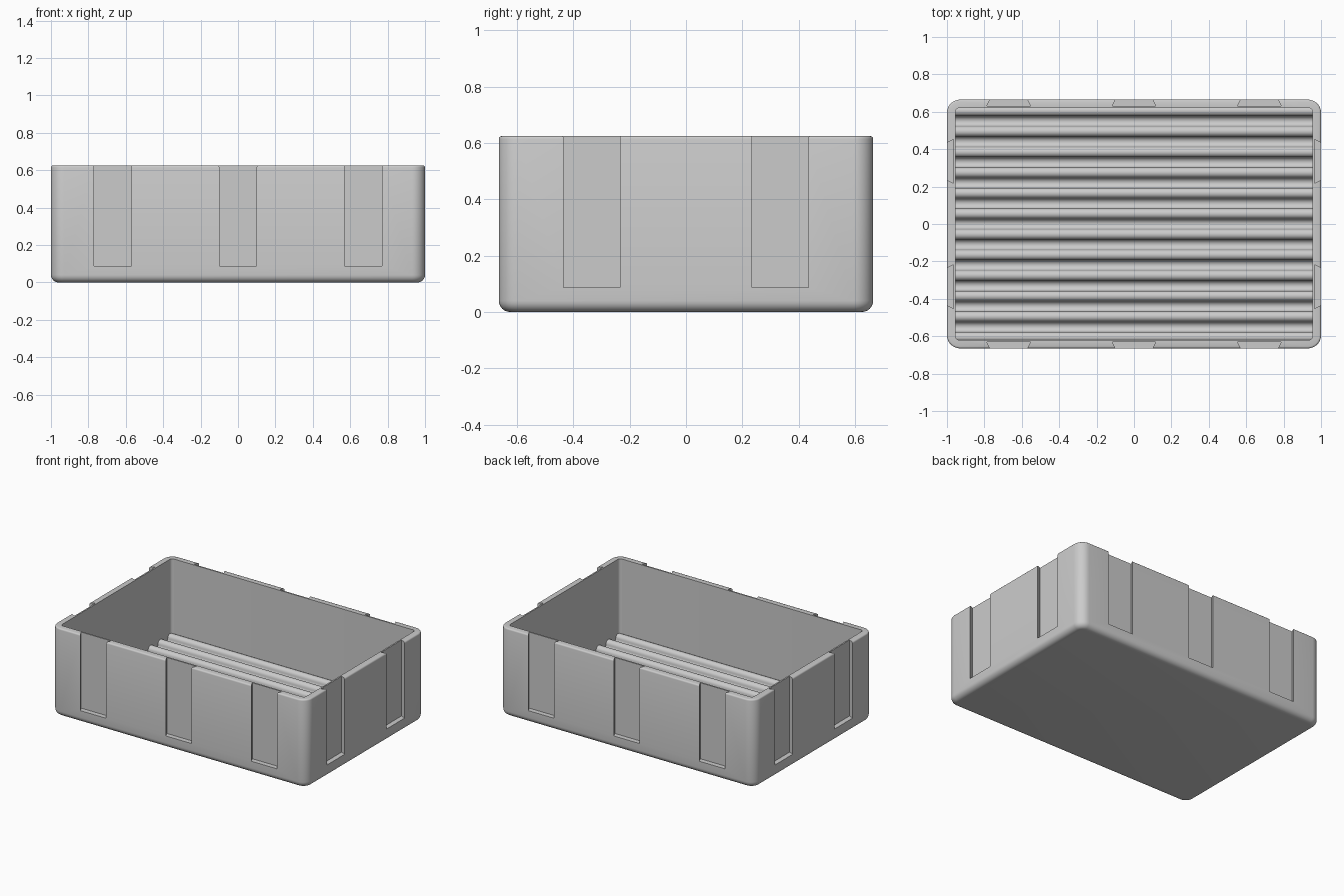
import bpy, bmesh
from math import sin, cos, pi, radians

if "Cube" in bpy.data.objects:
    bpy.data.objects.remove(bpy.data.objects["Cube"])

HX, HY, H = 1.0, 0.665, 0.625          # outer half sizes and height
WALL, FLOOR = 0.045, 0.045
PITCH = 0.11                           # ridge spacing

grey = bpy.data.materials.new("light_grey_plastic")
grey.use_nodes = True
grey.diffuse_color = (0.6, 0.6, 0.6, 1)
grey.node_tree.nodes["Principled BSDF"].inputs["Base Color"].default_value = (0.6, 0.6, 0.6, 1)


def finish(name, bm):
    """Turn a bmesh into a linked, grey object."""
    bmesh.ops.recalc_face_normals(bm, faces=bm.faces)
    mesh = bpy.data.meshes.new(name)
    bm.to_mesh(mesh)
    bm.free()
    mesh.materials.append(grey)
    obj = bpy.data.objects.new(name, mesh)
    bpy.context.collection.objects.link(obj)
    return obj


def select(obj):
    bpy.ops.object.select_all(action='DESELECT')
    obj.select_set(True)
    bpy.context.view_layer.objects.active = obj


def rounded_ring(bm, hx, hy, r, z, seg=8):
    """Ring of vertices around a rounded rectangle."""
    ring = []
    for q, (sx, sy) in enumerate([(1, 1), (-1, 1), (-1, -1), (1, -1)]):
        for i in range(seg + 1):
            a = (q + i / seg) * pi / 2
            ring.append(bm.verts.new((sx * (hx - r) + r * cos(a),
                                      sy * (hy - r) + r * sin(a), z)))
    return ring


def prism(bm, points, vec):
    """Closed prism from an outline swept along a vector."""
    face = bm.faces.new([bm.verts.new(p) for p in points])
    new = bmesh.ops.extrude_face_region(bm, geom=[face])["geom"]
    # the starting face stays as the bottom cap
    verts = [g for g in new if isinstance(g, bmesh.types.BMVert)]
    bmesh.ops.translate(bm, verts=verts, vec=vec)


# Tray shell: rounded rings lofted up the outside, over the rim, down the inside
bm = bmesh.new()
rings = []
FILLET, LIP = 0.04, 0.01
for i in range(7):
    a = i / 6 * pi / 2
    d = FILLET * (1 - sin(a))
    rings.append(rounded_ring(bm, HX - d, HY - d, 0.07 - d, FILLET * (1 - cos(a))))
for i in range(4):
    a = i / 3 * pi / 2
    d = LIP * (1 - cos(a))
    rings.append(rounded_ring(bm, HX - d, HY - d, 0.07 - d, H - LIP + LIP * sin(a)))
for z in (H, FLOOR - 0.005):
    rings.append(rounded_ring(bm, HX - WALL, HY - WALL, 0.02, z))
for low, high in zip(rings, rings[1:]):
    for i in range(len(low)):
        j = (i + 1) % len(low)
        bm.faces.new((low[i], low[j], high[j], high[i]))
bm.faces.new(rings[0])
bm.faces.new(rings[-1])
shell = finish("tray_shell", bm)

# Dovetail slots, wider inside than at the outer face
bm = bmesh.new()
Z0, DEPTH, OVER = 0.087, 0.035, 0.02
HALF_OUT, FLARE = 0.1, 0.017
half_over = HALF_OUT - FLARE * OVER / DEPTH
section = [(-HALF_OUT - FLARE, -DEPTH), (HALF_OUT + FLARE, -DEPTH),
           (half_over, OVER), (-half_over, OVER)]
for s in (-1, 1):
    for c in (-0.67, 0, 0.67):
        prism(bm, [(c + u, s * (HY + v), Z0) for u, v in section], (0, 0, 1))
    for c in (-0.335, 0.335):
        prism(bm, [(s * (HX + v), c + u, Z0) for u, v in section], (0, 0, 1))
cutter = finish("slot_cutter", bm)
cutter.hide_render = True

select(shell)
mod = shell.modifiers.new("slots", 'BOOLEAN')
mod.operation, mod.solver, mod.object = 'DIFFERENCE', 'EXACT', cutter
bpy.ops.object.modifier_apply(modifier=mod.name)
bpy.data.objects.remove(cutter)
bpy.ops.object.shade_smooth_by_angle(angle=radians(35))

# Corrugated floor: alternating half-round crests and valleys running along x
R = PITCH / 4
inner = HY - WALL
profile = []
for k in range(-12, 13):
    side = 1 if k % 2 else -1          # crest on odd steps, valley on even
    for i in range(12):
        a = pi * (1 - i / 12)
        y = k * PITCH / 2 + R * cos(a)
        if abs(y) < inner:
            profile.append((y, FLOOR + R + side * R * sin(a)))
edge = FLOOR + R + R * 0.8
profile = [(-inner, edge)] + profile + [(inner, edge)]
outline = [(-inner, 0.03)] + profile + [(inner, 0.03)]
bm = bmesh.new()
prism(bm, [(-HX + WALL, y, z) for y, z in outline], (2 * (HX - WALL), 0, 0))
ridges = finish("ridged_floor", bm)
select(ridges)
bpy.ops.object.shade_smooth_by_angle(angle=radians(35))
